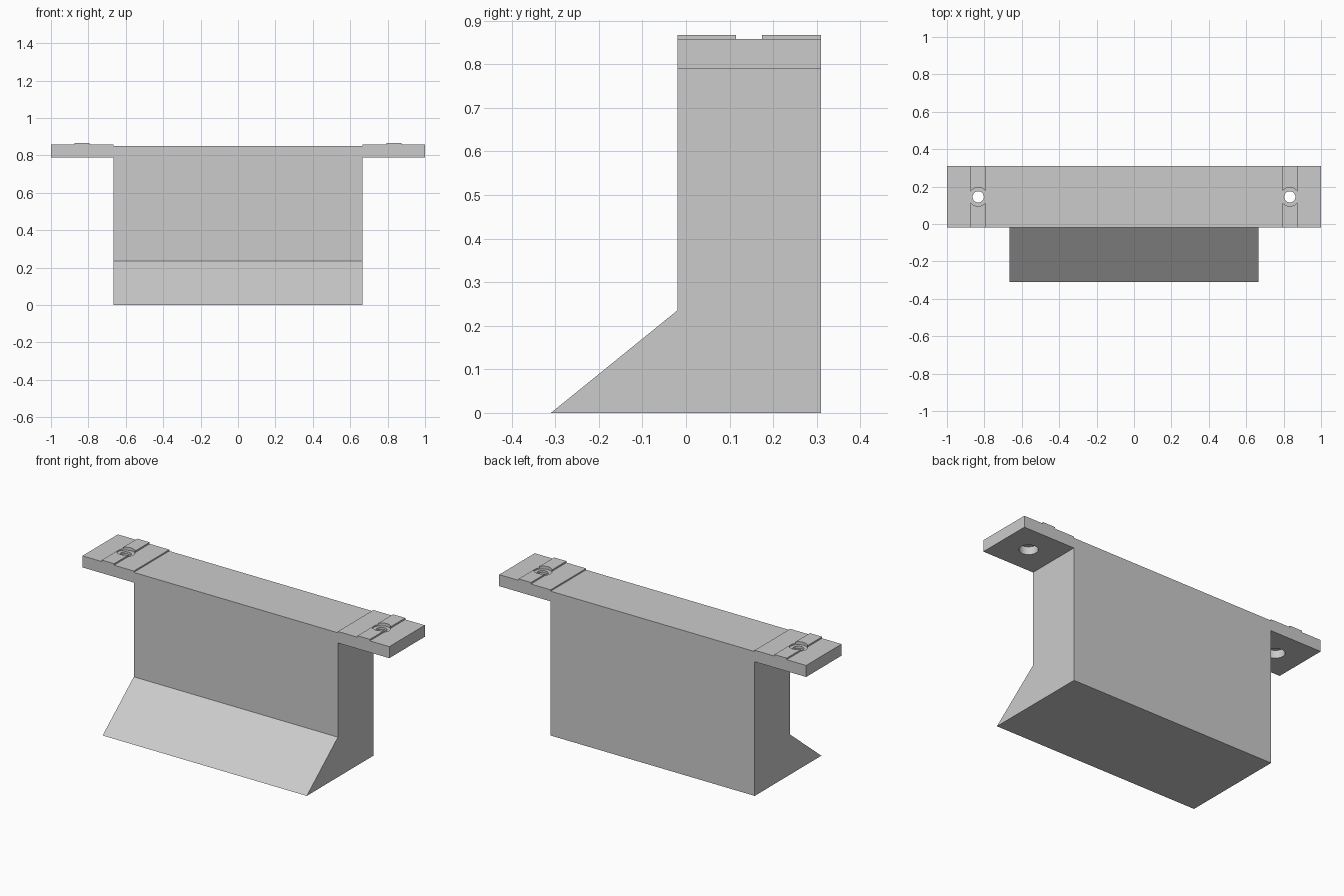
import bpy, bmesh, math
from mathutils import Matrix, Vector

cube = bpy.data.objects.get("Cube")
if cube:
    bpy.data.objects.remove(cube, do_unlink=True)

grey = bpy.data.materials.new("plain grey")
grey.use_nodes = True
grey.diffuse_color = (0.6, 0.6, 0.6, 1)
grey.node_tree.nodes["Principled BSDF"].inputs["Base Color"].default_value = (0.6, 0.6, 0.6, 1)

BACK, FACE = 0.31, -0.02         # depth of the upright block
HALF = 0.665                     # half width of the block
EAR_LOW, EAR_TOP, RIDGE_TOP = 0.79, 0.858, 0.867
HOLE_X, HOLE_Y = 0.833, (BACK + FACE) / 2


def add_mesh(name, bm):
    bmesh.ops.recalc_face_normals(bm, faces=bm.faces)
    mesh = bpy.data.meshes.new(name)
    bm.to_mesh(mesh)
    bm.free()
    mesh.materials.append(grey)
    obj = bpy.data.objects.new(name, mesh)
    bpy.context.collection.objects.link(obj)
    return obj


def extrude_profile(name, points, offset):
    """Extrude a closed planar outline along a vector."""
    bm = bmesh.new()
    face = bm.faces.new([bm.verts.new(p) for p in points])
    ext = bmesh.ops.extrude_face_region(bm, geom=[face])
    moved = [g for g in ext["geom"] if isinstance(g, bmesh.types.BMVert)]
    bmesh.ops.translate(bm, verts=moved, vec=Vector(offset))
    return add_mesh(name, bm)


def lathe(name, profile, centre, steps=32):
    """Spin an (r, z) outline that starts and ends on the axis."""
    bm = bmesh.new()
    verts = [bm.verts.new((r, 0, z)) for r, z in profile]
    edges = [bm.edges.new(pair) for pair in zip(verts, verts[1:])]
    bmesh.ops.spin(bm, geom=verts + edges, cent=(0, 0, 0), axis=(0, 0, 1),
                   angle=math.tau, steps=steps)
    bmesh.ops.remove_doubles(bm, verts=bm.verts, dist=0.0001)
    bmesh.ops.transform(bm, matrix=Matrix.Translation(centre), verts=bm.verts)
    return add_mesh(name, bm)


# Upright block with a sloping foot along the front
side = [(BACK, 0), (BACK, 0.85), (FACE, 0.85), (FACE, 0.235), (-0.31, 0)]
extrude_profile("block_with_sloped_foot", [(-HALF, y, z) for y, z in side], (2 * HALF, 0, 0))

# Mounting ears: a tab with a raised ridge, bored from above and below
tab = [(HALF, EAR_LOW), (1, EAR_LOW), (1, EAR_TOP), (HOLE_X + 0.04, EAR_TOP),
       (HOLE_X + 0.04, RIDGE_TOP), (HOLE_X - 0.04, RIDGE_TOP),
       (HOLE_X - 0.04, EAR_TOP), (HALF, EAR_TOP)]
bore = [(0, 0.7), (0.05, 0.7), (0.05, 0.836), (0.03, 0.836),
        (0.03, 0.85), (0.05, 0.85), (0.05, 0.95), (0, 0.95)]
for label, s in (("left", 1), ("right", -1)):
    ear = extrude_profile(label + "_mounting_ear", [(s * x, FACE, z) for x, z in tab],
                          (0, BACK - FACE, 0))
    cutter = lathe(label + "_screw_hole_cutter", bore, (s * HOLE_X, HOLE_Y, 0))
    cutter.hide_render = True
    mod = ear.modifiers.new("screw_hole", 'BOOLEAN')
    mod.operation = 'DIFFERENCE'
    mod.solver = 'EXACT'
    mod.object = cutter
    bpy.ops.object.select_all(action='DESELECT')
    ear.select_set(True)
    bpy.context.view_layer.objects.active = ear
    bpy.ops.object.modifier_apply(modifier=mod.name)
    bpy.data.objects.remove(cutter, do_unlink=True)
    bpy.ops.object.shade_smooth_by_angle(angle=math.radians(30))
